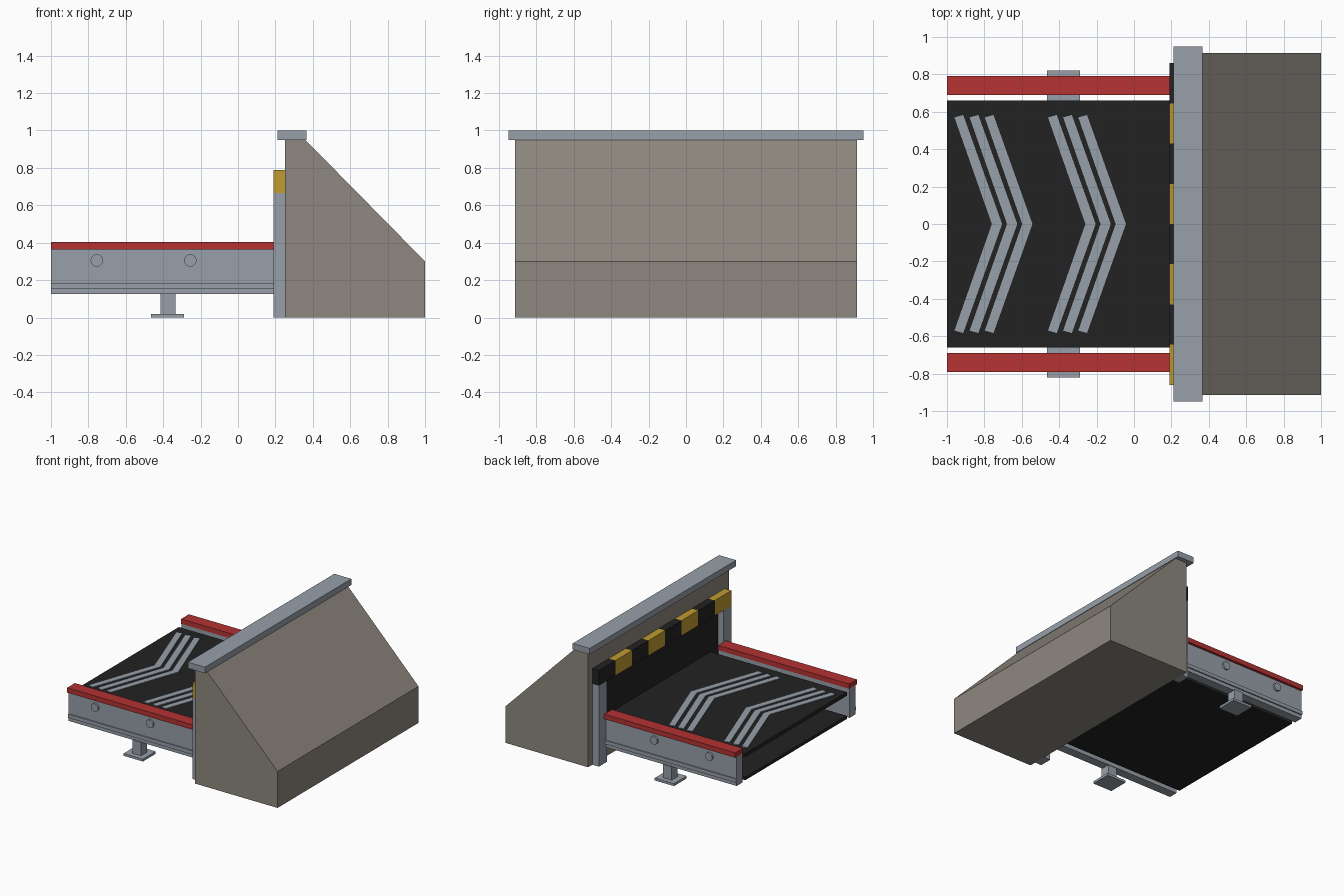
import bpy, bmesh
from mathutils import Matrix

old = bpy.data.objects.get("Cube")
if old:
    bpy.data.objects.remove(old, do_unlink=True)


def material(name, r, g, b):
    m = bpy.data.materials.new(name)
    m.use_nodes = True
    m.diffuse_color = (r, g, b, 1)
    m.node_tree.nodes["Principled BSDF"].inputs["Base Color"].default_value = (r, g, b, 1)
    return m


STONE = material("warm stone grey", .27, .245, .21)
STEEL = material("steel grey", .31, .35, .395)
RED = material("rail red", .46, .032, .032)
YELLOW = material("warning yellow", .53, .33, .03)
BLACK = material("rubber black", .016, .016, .016)


def finish(name, bm, mat):
    bmesh.ops.recalc_face_normals(bm, faces=bm.faces)
    mesh = bpy.data.meshes.new(name)
    bm.to_mesh(mesh)
    bm.free()
    mesh.materials.append(mat)
    obj = bpy.data.objects.new(name, mesh)
    bpy.context.collection.objects.link(obj)
    return obj


def box(name, x, y, z, mat):
    """Box from (low, high) ranges on each axis."""
    bm = bmesh.new()
    bmesh.ops.create_cube(bm, size=1)
    for v in bm.verts:
        v.co = [r[0] if c < 0 else r[1] for c, r in zip(v.co, (x, y, z))]
    return finish(name, bm, mat)


def prism(name, points, direction, mat):
    """Extrude a flat outline along a direction."""
    bm = bmesh.new()
    face = bm.faces.new([bm.verts.new(p) for p in points])
    new = bmesh.ops.extrude_face_region(bm, geom=[face])["geom"]
    bmesh.ops.translate(bm, vec=direction,
                        verts=[v for v in new if isinstance(v, bmesh.types.BMVert)])
    return finish(name, bm, mat)


def sided(side, a, b):
    return tuple(sorted((side * a, side * b)))


# Sloped housing with its cap
profile = [(.25, 0), (1, 0), (1, .3), (.36, .95), (.25, .95)]
prism("housing", [(x, -.915, z) for x, z in profile], (0, 1.83, 0), STONE)
box("housing_cap", (.21, .365), (-.95, .95), (.95, 1), STEEL)

# Dark curtain behind the belt
box("curtain", (.24, .252), (-.76, .76), (.12, .665), BLACK)

# Striped bumper bar
step = .215
for i in range(8):
    y = -.86 + i * step
    box(f"bumper_block_{i + 1}", (.19, .25), (y, y + step), (.665, .79),
        BLACK if i % 2 else YELLOW)

# Upper and returning belt
box("belt_top", (-1, .25), (-.66, .66), (.32, .35), BLACK)
box("belt_return", (-1, .25), (-.66, .66), (.13, .155), BLACK)

# Side frames, rails, bolts, legs and posts
for side, word in ((1, "back"), (-1, "front")):
    box(f"{word}_post", (.19, .25), sided(side, .755, .86), (0, .665), STEEL)
    box(f"{word}_frame", (-1, .19), sided(side, .695, .77), (.125, .365), STEEL)
    box(f"{word}_frame_strip", (-1, .19), sided(side, .765, .78), (.155, .185), STEEL)
    box(f"{word}_rail", (-1, .19), sided(side, .69, .79), (.365, .405), RED)
    box(f"{word}_leg", (-.415, -.335), sided(side, .7, .78), (.015, .13), STEEL)
    box(f"{word}_foot", (-.465, -.29), sided(side, .655, .82), (0, .02), STEEL)
    for n, x in enumerate((-.755, -.255)):
        bm = bmesh.new()
        bmesh.ops.create_cone(bm, cap_ends=True, segments=24, radius1=.033,
                              radius2=.033, depth=.03)
        bmesh.ops.rotate(bm, verts=bm.verts, matrix=Matrix.Rotation(1.5708, 3, 'X'))
        bmesh.ops.translate(bm, verts=bm.verts, vec=(x, side * .77, .305))
        finish(f"{word}_bolt_{n + 1}", bm, STEEL)

# Painted chevrons on the belt
arm = [(-.96, .57), (-.913, .583), (-.705, 0), (-.76, 0)]
outline = arm[:3] + [(-.913, -.583), (-.96, -.57), arm[3]]
for group in range(2):
    for n in range(3):
        dx = group * .5 + n * .081
        prism(f"chevron_{group + 1}_{n + 1}", [(x + dx, y, .349) for x, y in outline],
              (0, 0, .006), STEEL)
